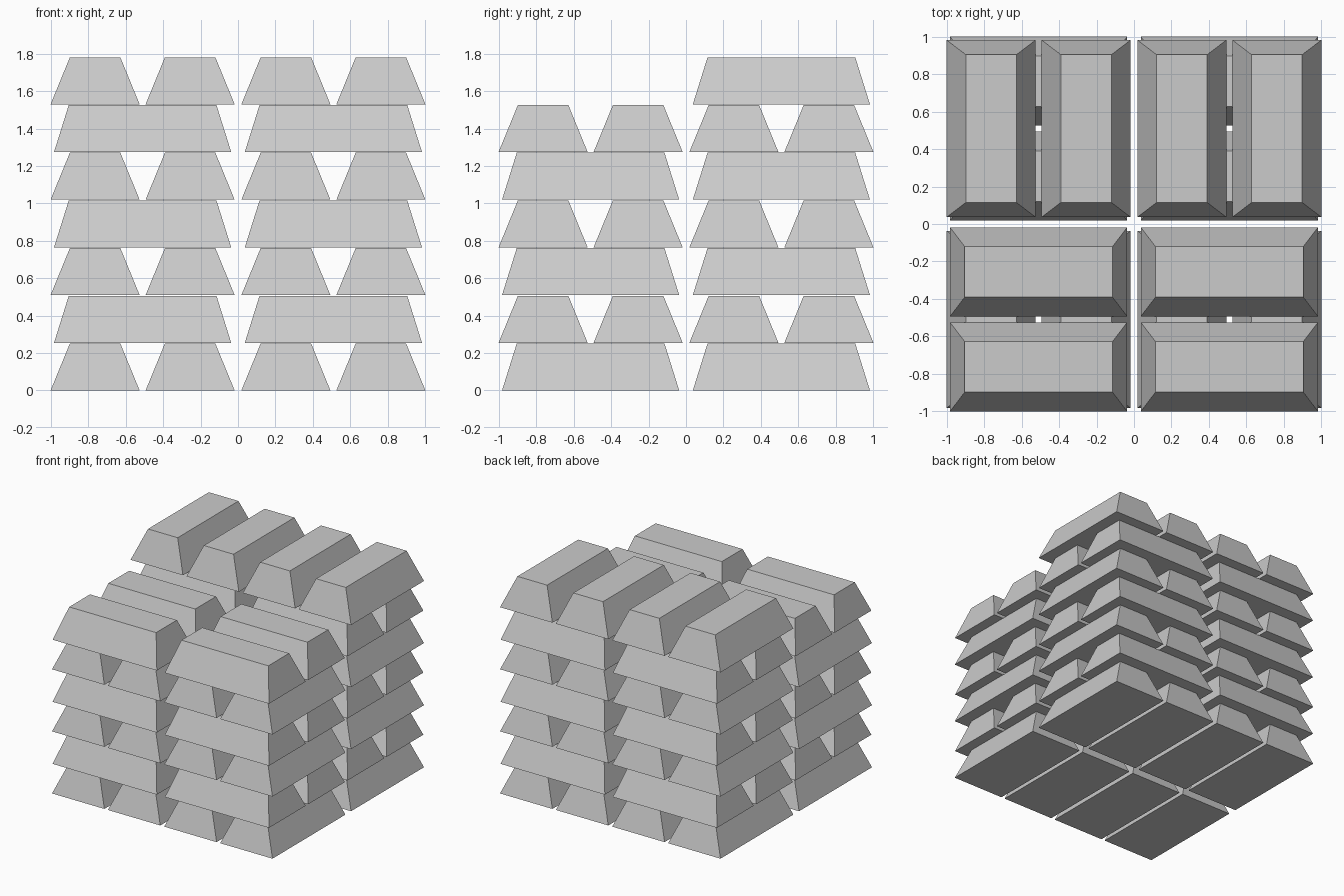
import bpy, bmesh, math

if "Cube" in bpy.data.objects:
    bpy.data.objects.remove(bpy.data.objects["Cube"])

PITCH = 0.255        # layer spacing
HEIGHT = 0.251       # ingot height
BASE = (0.476, 0.947)
TOP = (0.27, 0.79)
CELL = 0.510         # pile centre from the origin
SIDE = 0.254         # ingot centre from its pile centre


# Tapered ingot, long axis along y
def ingot_mesh():
    bm = bmesh.new()
    bmesh.ops.create_cube(bm, size=1)
    for v in bm.verts:
        w, l = TOP if v.co.z > 0 else BASE
        v.co = (v.co.x * w, v.co.y * l, (v.co.z + 0.5) * HEIGHT)
    mesh = bpy.data.meshes.new("ingot")
    bm.to_mesh(mesh)
    bm.free()
    return mesh


mesh = ingot_mesh()

# Four piles of crossed pairs; the back piles have one more layer
for cx in (-CELL, CELL):
    for cy, layers in ((-CELL, 6), (CELL, 7)):
        for layer in range(layers):
            crossed = layer % 2 == 1
            for s in (-SIDE, SIDE):
                ob = bpy.data.objects.new("ingot", mesh)
                ob.location = (cx + (0 if crossed else s),
                               cy + (s if crossed else 0),
                               layer * PITCH)
                ob.rotation_euler.z = math.pi / 2 if crossed else 0
                bpy.context.collection.objects.link(ob)
